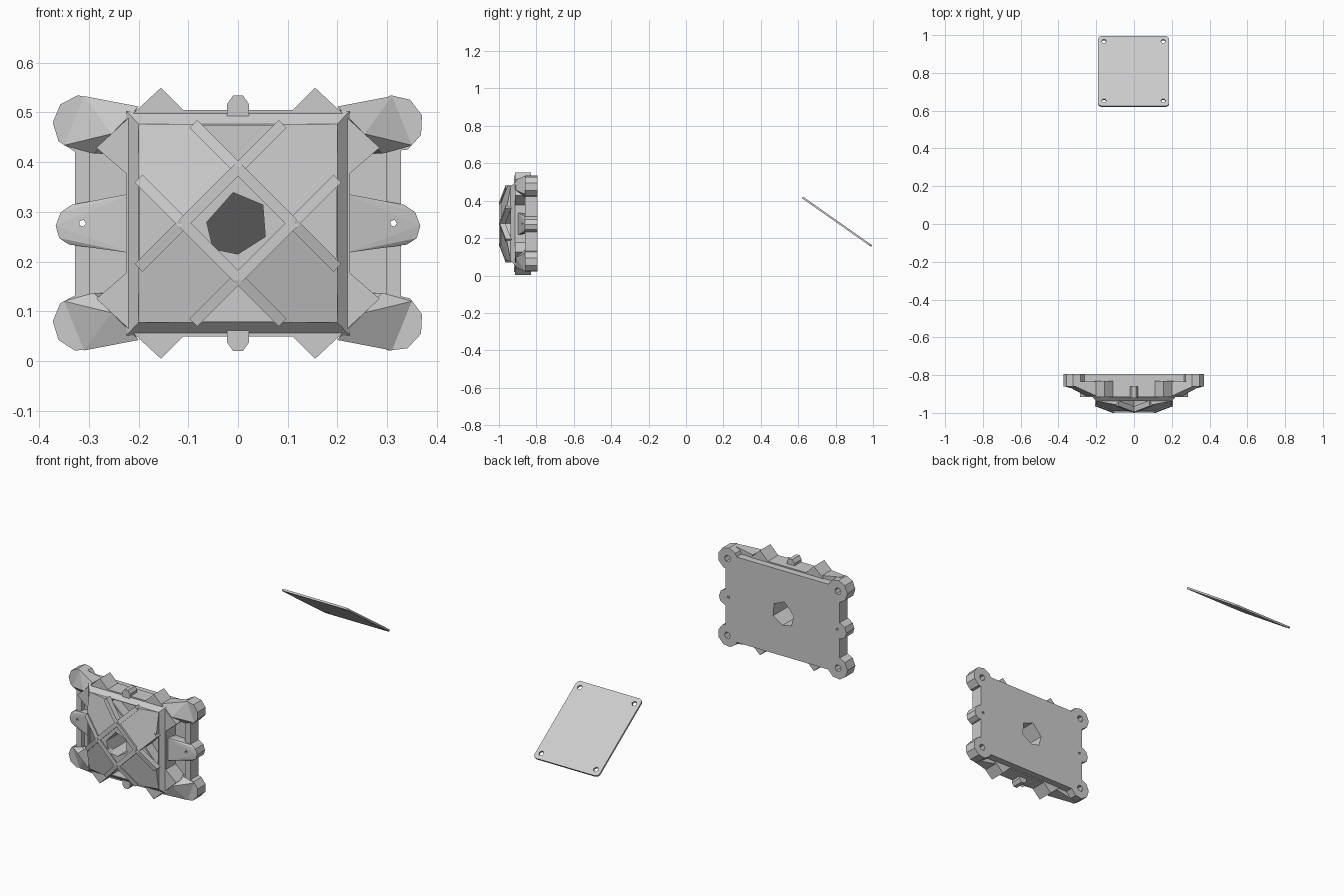
import bpy, bmesh, math
from mathutils import Vector

if "Cube" in bpy.data.objects:
    bpy.data.objects.remove(bpy.data.objects["Cube"], do_unlink=True)

MID = 0.277          # height of the mount's centre
FLOOR, SLAB, LOBE, BODY, FRAME = -0.795, -0.835, -0.86, -0.915, -0.937
SIDES = [(1, "left"), (-1, "right")]
ENDS = [(1, "upper"), (-1, "lower")]
SIGNS = (1, -1)

grey = bpy.data.materials.new("plain grey")
grey.use_nodes = True
colour = (0.6, 0.6, 0.6, 1)
grey.diffuse_color = colour
grey.node_tree.nodes["Principled BSDF"].inputs["Base Color"].default_value = colour


def finish(bm, name):
    bmesh.ops.recalc_face_normals(bm, faces=bm.faces)
    mesh = bpy.data.meshes.new(name)
    bm.to_mesh(mesh)
    bm.free()
    mesh.materials.append(grey)
    obj = bpy.data.objects.new(name, mesh)
    bpy.context.collection.objects.link(obj)
    return obj


def hull(name, points):
    """Convex block round points given as x, y, height from the centre."""
    bm = bmesh.new()
    for x, y, h in points:
        bm.verts.new((x, y, h + MID))
    res = bmesh.ops.convex_hull(bm, input=bm.verts)
    loose = {g for g in res["geom_interior"] + res["geom_unused"]
             if isinstance(g, bmesh.types.BMVert) and g.is_valid}
    bmesh.ops.delete(bm, geom=list(loose), context='VERTS')
    bmesh.ops.dissolve_limit(bm, angle_limit=0.01, verts=bm.verts, edges=bm.edges)
    return finish(bm, name)


def prism(name, outline, y0, y1):
    """Outline of (x, height) pushed from y0 to y1."""
    bm = bmesh.new()
    face = bm.faces.new([bm.verts.new((x, y0, h + MID)) for x, h in outline])
    res = bmesh.ops.extrude_face_region(bm, geom=[face])
    moved = [g for g in res["geom"] if isinstance(g, bmesh.types.BMVert)]
    bmesh.ops.translate(bm, verts=moved, vec=(0, y1 - y0, 0))
    return finish(bm, name)


def ring(cx, ch, r, n, turn=0.0):
    return [(cx + r * math.cos(turn + math.tau * i / n),
             ch + r * math.sin(turn + math.tau * i / n)) for i in range(n)]


def layer(outline, y):
    return [(x, y, h) for x, h in outline]


def rect(w, h):
    return [(-w, -h), (w, -h), (w, h), (-w, h)]


def cut(obj, cutter):
    cutter.hide_render = True
    cutter.hide_set(True)
    cutter.display_type = 'WIRE'
    mod = obj.modifiers.new("cut", 'BOOLEAN')
    mod.object = cutter
    mod.solver = 'EXACT'


def bake(*objs):
    """Apply the cuts."""
    bpy.context.view_layer.update()
    graph = bpy.context.evaluated_depsgraph_get()
    for obj in objs:
        mesh = bpy.data.meshes.new_from_object(obj.evaluated_get(graph))
        obj.modifiers.clear()
        obj.data = mesh


def slope(x, h, lift=0.0):
    """Front surface: flat diamond in the middle, falling to the corners."""
    s = max(abs(x) + abs(h), 0.11)
    return (x, -0.992 + 0.055 * (s - 0.11) / 0.29 - lift, h)


# back slab, body, stepped frame and central diamond
slab = prism("back_slab", rect(0.328, 0.222), FLOOR, SLAB)
quarter = [(0.225, 0.1), (0.285, 0.152), (0.155, 0.273), (0.11, 0.228)]
outline = quarter + [(-x, h) for x, h in reversed(quarter)]
outline += [(-x, -h) for x, h in quarter] + [(x, -h) for x, h in reversed(quarter)]
body = prism("body", outline, SLAB + 0.005, BODY)
frame = hull("front_frame", layer(rect(0.225, 0.226), BODY + 0.005)
             + layer(rect(0.2, 0.2), FRAME))
tips = [(0.11, 0), (0, 0.11), (-0.11, 0), (0, -0.11)]
diamond = hull("centre_diamond", layer(tips, -0.992) + layer(tips, -0.9))

# cutters: central opening, triangular pockets, screw holes
opening = prism("opening_cutter", [(-0.01, 0.062), (0.05, 0.037), (0.055, -0.027),
                (0, -0.062), (-0.05, -0.052), (-0.063, 0.002)], -0.7, -1.1)
for part in (slab, body, frame, diamond):
    cut(part, opening)
wedge = [(0, 0.125), (0.07, 0.185), (0.07, 0.197), (-0.07, 0.197), (-0.07, 0.185)]
for k in range(4):
    c, s = round(math.cos(k * math.pi / 2)), round(math.sin(k * math.pi / 2))
    pocket = prism("pocket_cutter", [(x * c - h * s, x * s + h * c) for x, h in wedge],
                   -0.885, -1.1)
    cut(body, pocket)
    cut(frame, pocket)

lobed = []
for sx, side in SIDES:
    # side lobe with a bridge up to the body
    shape = [(0.2, -0.045), (0.29, -0.036), (0.34, -0.043), (0.36, -0.03),
             (0.367, -0.005), (0.357, 0.022), (0.335, 0.037), (0.29, 0.036), (0.2, 0.045)]
    shape = [(sx * x, h) for x, h in shape]
    lobe = hull(f"{side}_side_lobe", layer(shape, FLOOR) + layer(shape[1:-1], LOBE)
                + [(sx * 0.215, -0.9, 0.06), (sx * 0.215, -0.9, -0.06)])
    pin = prism("pin_cutter", ring(sx * 0.313, 0, 0.007, 5), -0.7, -1.1)
    cut(lobe, pin)
    cut(slab, pin)
    lobed.append(lobe)

    for sz, end in ENDS:
        tag = f"{end}_{side}"
        # corner lobe with a screw hole in its back
        foot = ring(sx * 0.315, sz * 0.2, 0.058, 9, 0.3)
        lobe = prism(f"{tag}_corner_lobe", foot, FLOOR, LOBE)
        screw = prism("screw_cutter", ring(sx * 0.318, sz * 0.2, 0.018, 6), -0.7, -0.83)
        cut(lobe, screw)
        cut(slab, screw)
        lobed.append(lobe)
        # web from the body arm down to the corner lobe
        hull(f"{tag}_web", [(sx * x, y, sz * h) for x, y, h in [
            (0.20, -0.91, 0.235), (0.255, -0.91, 0.18), (0.2, SLAB, 0.235),
            (0.27, SLAB, 0.14), (0.31, LOBE, 0.256), (0.35, LOBE, 0.157),
            (0.31, SLAB, 0.256), (0.35, SLAB, 0.157), (0.29, LOBE, 0.14)]])
        # outer rail beside the side window
        hull(f"{tag}_rail", [(sx * x, y, sz * h) for x in (0.298, 0.328)
                             for y in (SLAB + 0.01, LOBE) for h in (0.03, 0.16)])
        # sloping front panel running out to the frame corner
        panel = [(0.11, 0), (0.2, 0.09), (0.2, 0.2), (0.09, 0.2), (0, 0.11)]
        panel = [(sx * x, sz * h) for x, h in panel]
        hull(f"{tag}_panel", [slope(x, h) for x, h in panel] + layer(panel, -0.9))
        # raised lattice bars along the panel's edges
        for n, (a, b) in enumerate([((0.11, 0), (0, 0.11)), ((0.11, 0), (0.2, 0.09)),
                                    ((0, 0.11), (0.09, 0.2))]):
            a, b = Vector((sx * a[0], sz * a[1])), Vector((sx * b[0], sz * b[1]))
            d = (b - a).normalized()
            across = Vector((-d.y, d.x)) * 0.011
            pts = []
            for p in (a, b):
                for t in SIGNS:
                    q = p + across * t
                    x, y, h = slope(p.x, p.y, 0.006)
                    pts += [(q.x, y, q.y), (q.x, y + 0.03, q.y)]
            hull(f"{tag}_lattice_bar_{n + 1}", pts)

# small pegs where the bars cross
for x, h in tips:
    prism("lattice_peg", ring(x, h, 0.006, 4), -0.99, -1.0)

# knobs on the upper and lower edges
for sz, end in ENDS:
    knob = [(0.022, 0.2), (0.022, 0.24), (0.01, 0.257)]
    hull(f"{end}_knob", [(sx * x, y, sz * h) for x, h in knob for sx in SIGNS
                         for y in (-0.86, -0.92)])

# separate tilted cover plate with rounded corners and four holes
W, L, R, T = 0.188, 0.226, 0.02, 0.005
corners = []
for i, (sx, sy) in enumerate([(1, 1), (-1, 1), (-1, -1), (1, -1)]):
    for j in range(4):
        a = (i + j / 3) * math.pi / 2
        corners.append((sx * (W - R) + R * math.cos(a), sy * (L - R) + R * math.sin(a)))


def place(obj):
    for v in obj.data.vertices:
        v.co = Vector((v.co.x, v.co.z - MID, v.co.y))
    obj.rotation_euler.x = -math.atan2(0.26, 0.37)
    obj.location = (-0.002, 0.807, 0.288)
    obj.data.flip_normals()


plate = prism("cover_plate", corners, -T, T)
place(plate)
for sx in SIGNS:
    for sy in SIGNS:
        hole = prism("plate_hole_cutter", ring(sx * 0.157, sy * 0.193, 0.013, 6), -0.05, 0.05)
        place(hole)
        cut(plate, hole)

bake(slab, body, frame, diamond, plate, *lobed)
for obj in [o for o in bpy.data.objects if "_cutter" in o.name]:
    bpy.data.objects.remove(obj, do_unlink=True)
